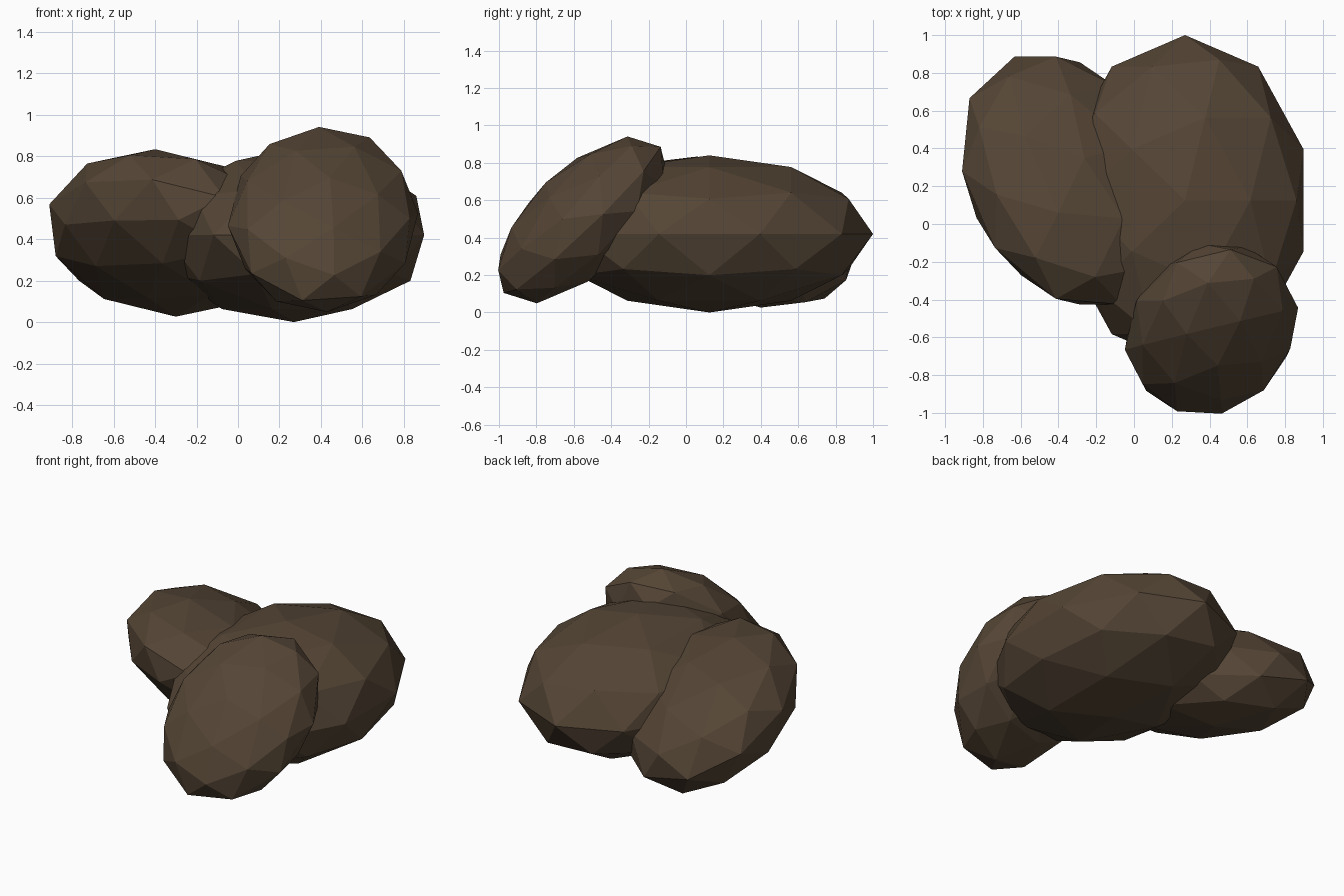
import bpy
from math import radians

if "Cube" in bpy.data.objects:
    bpy.data.objects.remove(bpy.data.objects["Cube"])

# Shared dark brown material
brown = bpy.data.materials.new("dark_brown")
brown.diffuse_color = (0.09, 0.06, 0.036, 1)
brown.use_nodes = True
brown.node_tree.nodes["Principled BSDF"].inputs["Base Color"].default_value = brown.diffuse_color


def lump(name, centre, half_size, degrees=(0, 0, 0)):
    """Low-poly flat-shaded ellipsoid."""
    bpy.ops.mesh.primitive_ico_sphere_add(
        subdivisions=2, radius=1, location=centre,
        rotation=[radians(d) for d in degrees])
    ob = bpy.context.object
    ob.name = name
    ob.scale = half_size
    ob.data.materials.append(brown)
    return ob


# Large lump lying flat
lump("large_lump", (0.27, 0.125, 0.42), (0.66, 0.875, 0.42))
# Lump on the left, tipped down toward the back
lump("left_lump", (-0.35, 0.23, 0.43), (0.56, 0.735, 0.345), (-14.5, 21, 18))
# Small flattish lump leaning on the front
lump("front_lump", (0.41, -0.555, 0.495), (0.46, 0.582, 0.281), (43.3, 11.9, -2.5))
